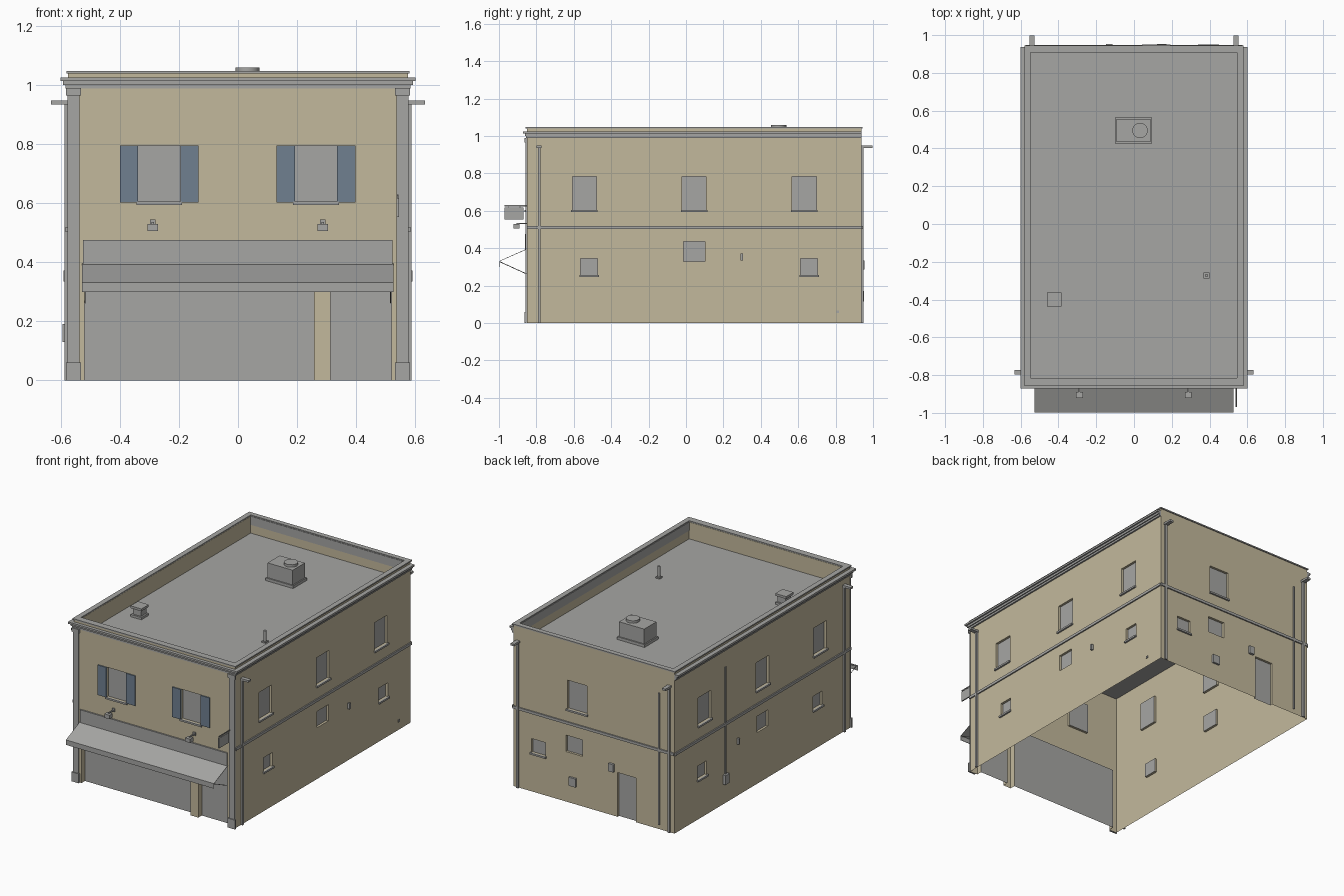
import bpy, bmesh
from mathutils import Vector

cube = bpy.data.objects.get("Cube")
if cube:
    bpy.data.objects.remove(cube, do_unlink=True)


def material(name, rgb):
    m = bpy.data.materials.new(name)
    m.use_nodes = True
    m.diffuse_color = (*rgb, 1)
    bsdf = next(n for n in m.node_tree.nodes if n.type == 'BSDF_PRINCIPLED')
    bsdf.inputs["Base Color"].default_value = (*rgb, 1)
    bsdf.inputs["Roughness"].default_value = 0.9
    return m


KHAKI = material("khaki_render", (0.545, 0.485, 0.335))
GREY = material("plain_grey", (0.38, 0.38, 0.37))
BLUE = material("shutter_blue", (0.16, 0.215, 0.28))

X, FRONT, BACK = 0.575, -0.851, 0.938      # wall planes
TOP, ROOF = 1.04, 0.93


def finish(name, bm, mats):
    mesh = bpy.data.meshes.new(name)
    bm.to_mesh(mesh)
    bm.free()
    for m in mats:
        mesh.materials.append(m)
    ob = bpy.data.objects.new(name, mesh)
    bpy.context.collection.objects.link(ob)
    return ob


def boxes(name, mat, *extents):
    """One object from boxes given as x0, x1, y0, y1, z0, z1."""
    bm = bmesh.new()
    for e in extents:
        lo, hi = Vector(e[0::2]), Vector(e[1::2])
        for v in bmesh.ops.create_cube(bm, size=1)["verts"]:
            v.co = (lo + hi) / 2 + Vector(a * b for a, b in zip(v.co, hi - lo))
    return finish(name, bm, [mat])


def cylinder(name, mat, x, y, z0, z1, r, sides=16):
    bm = bmesh.new()
    bmesh.ops.create_cone(bm, cap_ends=True, segments=sides, radius1=r, radius2=r, depth=z1 - z0)
    bmesh.ops.translate(bm, verts=bm.verts, vec=(x, y, (z0 + z1) / 2))
    ob = finish(name, bm, [mat])
    for p in ob.data.polygons:
        p.use_smooth = len(p.vertices) == 4
    return ob


# Each wall: sign of its left-to-right axis and a map (across, z, depth) -> point
WALLS = {
    "front": (1, lambda a, z, d: Vector((a, FRONT + d, z))),
    "back": (-1, lambda a, z, d: Vector((a, BACK - d, z))),
    "left": (1, lambda a, z, d: Vector((X - d, a, z))),
    "right": (-1, lambda a, z, d: Vector((-X + d, a, z))),
}


def on_wall(wall, a0, a1, z0, z1, out):
    """Box extents for something fixed to a wall, standing out by 'out'."""
    p, q = WALLS[wall][1](a0, z0, -out), WALLS[wall][1](a1, z1, -0.001)
    return [f(p[i], q[i]) for i in range(3) for f in (min, max)]


def wall(side, a0, a1, holes):
    """Wall sheet with rectangular openings, reveals and recessed panes."""
    s, point = WALLS[side]
    bm = bmesh.new()

    def quad(pts, mat):
        f = bm.faces.new([bm.verts.new(point(s * u, z, d)) for u, z, d in pts])
        f.material_index = mat

    spans = [(*sorted((s * h[0], s * h[1])), *h[2:]) for h in holes]
    us = sorted({s * a0, s * a1, *(u for h in spans for u in h[:2])})
    zs = sorted({0, TOP, *(z for h in spans for z in h[2:4])})
    for u0, u1 in zip(us, us[1:]):
        for z0, z1 in zip(zs, zs[1:]):
            cu, cz = (u0 + u1) / 2, (z0 + z1) / 2
            if not any(h[0] < cu < h[1] and h[2] < cz < h[3] for h in spans):
                quad([(u0, z0, 0), (u1, z0, 0), (u1, z1, 0), (u0, z1, 0)], 0)
    for u0, u1, z0, z1, depth in spans:
        ring = [(u0, z0), (u1, z0), (u1, z1), (u0, z1)]
        quad([(*c, depth) for c in ring], 1)
        for c, n in zip(ring, ring[1:] + ring[:1]):
            if c[1] > 0 or n[1] > 0:        # doorways have no bottom reveal
                quad([(*c, 0), (*n, 0), (*n, depth), (*c, depth)], 0)
    bmesh.ops.remove_doubles(bm, verts=bm.verts, dist=1e-5)
    return finish(side + "_wall", bm, [KHAKI, GREY])


def opening(centre, width, z0, z1, depth=0.015):
    return (centre - width / 2, centre + width / 2, z0, z1, depth)


def sills(side, windows):
    boxes(side + "_sills", GREY, *[
        on_wall(side, w[0] - 0.006, w[1] + 0.006, w[2] - 0.009, w[2] + 0.002, 0.012)
        for w in windows])


# Side walls share the same windows
upper = [opening(c, 0.13, 0.603, 0.783) for c in (-0.543, 0.043, 0.633)]
lower = [opening(c, 0.092, 0.256, 0.345) for c in (-0.518, 0.658)]
middle = opening(0.043, 0.115, 0.33, 0.435)
for side in ("left", "right"):
    wall(side, FRONT, BACK, upper + lower + [middle])
    sills(side, upper + lower)
    boxes(side + "_vent", GREY, on_wall(side, 0.292, 0.305, 0.335, 0.372, 0.016))
    boxes(side + "_belt_course", GREY, on_wall(side, FRONT, BACK, 0.503, 0.52, 0.009))
    # Downspout with its outlet head
    boxes(side + "_downspout", GREY,
          on_wall(side, -0.792, -0.778, 0, 0.937, 0.012),
          on_wall(side, -0.798, -0.772, 0.935, 0.948, 0.058))

# Back wall
back_upper = [opening(0.118, 0.14, 0.6, 0.785)]
back_lower = [opening(0.395, 0.1, 0.25, 0.34)]
back_other = [opening(0.14, 0.12, 0.322, 0.428), opening(-0.235, 0.13, 0, 0.285)]
wall("back", -X, X, back_upper + back_lower + back_other)
sills("back", back_upper + back_lower)
boxes("back_belt_course", GREY, on_wall("back", -X, X, 0.503, 0.52, 0.009))
boxes("back_boxes", GREY, on_wall("back", 0.122, 0.172, 0.115, 0.17, 0.014),
      on_wall("back", -0.148, -0.113, 0.285, 0.335, 0.016))
boxes("back_conduit", GREY, on_wall("back", -0.472, -0.464, 0.03, 0.88, 0.008))
for x in (-0.54, 0.54):
    boxes("back_downspout", GREY, on_wall("back", x - 0.008, x + 0.008, 0, 0.937, 0.012),
          on_wall("back", x - 0.013, x + 0.013, 0.935, 0.948, 0.06))

# Utility pipe and meter, small outlet
boxes("side_conduit", GREY, on_wall("right", 0.42, 0.43, 0.18, 0.88, 0.008),
      on_wall("right", 0.405, 0.445, 0.13, 0.19, 0.02))
boxes("side_outlet", GREY, on_wall("left", 0.805, 0.819, 0.053, 0.067, 0.006))

# Front wall with shop openings
front_windows = [opening(c, 0.143, 0.603, 0.795) for c in (-0.267, 0.264)]
shop = [(-0.52, 0.257, 0, 0.4, 0.035), (0.313, 0.52, 0, 0.4, 0.035)]
wall("front", -X, X, front_windows + shop)
sills("front", front_windows)
boxes("shutters", BLUE, *[
    on_wall("front", a, a + 0.062, 0.603, 0.796, 0.008)
    for w in front_windows for a in (w[0] - 0.062, w[1])])

# Corner pilasters with base and capital
for s in (-1, 1):
    boxes("corner_pilaster", GREY, *[
        (*sorted((s * inner, s * outer)), FRONT - out, FRONT - 0.001, z0, z1)
        for inner, outer, out, z0, z1 in (
            (0.536, 0.577, 0.007, 0, 0.99),
            (0.531, 0.583, 0.013, 0, 0.06),
            (0.531, 0.583, 0.013, 0.965, 0.99))])

# Shop fascia and awning
boxes("shop_fascia", GREY, on_wall("front", -0.525, 0.523, 0.39, 0.475, 0.01))
bm = bmesh.new()
rows = [[bm.verts.new((x, y, z)) for x in (-0.528, 0.527)]
        for y, z in ((FRONT - 0.005, 0.395), (-0.998, 0.332), (-0.998, 0.3))]
for a, b in zip(rows, rows[1:]):
    bm.faces.new((b[0], b[1], a[1], a[0]))
awning = finish("awning", bm, [GREY])
solid = awning.modifiers.new("thickness", 'SOLIDIFY')
solid.thickness = 0.003


def rod(name, start, end, r=0.002):
    curve = bpy.data.curves.new(name, 'CURVE')
    curve.dimensions = '3D'
    curve.bevel_depth, curve.bevel_resolution = r, 0
    sp = curve.splines.new('POLY')
    sp.points.add(1)
    sp.points[0].co, sp.points[1].co = (*start, 1), (*end, 1)
    curve.materials.append(GREY)
    bpy.context.collection.objects.link(bpy.data.objects.new(name, curve))


for x in (-0.518, 0.517):
    rod("awning_rod", (x, -0.996, 0.328), (x, FRONT, 0.262))

# Lamps over the fascia and hanging sign
for x in (-0.289, 0.287):
    boxes("lamp", GREY, (x - 0.018, x + 0.018, -0.922, -0.89, 0.505, 0.53),
          (x - 0.004, x + 0.004, -0.905, FRONT, 0.529, 0.536),
          (x - 0.009, x + 0.009, FRONT - 0.008, FRONT - 0.001, 0.525, 0.545))
boxes("hanging_sign", GREY, (0.537, 0.545, -0.97, -0.87, 0.553, 0.618),
      (0.539, 0.543, -0.97, FRONT, 0.624, 0.63),
      (0.539, 0.543, -0.95, -0.946, 0.618, 0.626),
      (0.539, 0.543, -0.89, -0.886, 0.618, 0.626))

# Stepped cornice along front and sides
for z0, z1, p in ((0.988, 1.0, 0.01), (1.0, 1.013, 0.017), (1.013, 1.025, 0.027)):
    boxes("cornice_step", GREY, (-X - p, X + p, FRONT - p + 0.006, FRONT, z0, z1),
          (-X - p, -X, FRONT, BACK, z0, z1), (X, X + p, FRONT, BACK, z0, z1))

XI, YF, YB = 0.548, -0.815, 0.912         # inner edge of the parapet


def border(name, mat, out, z0, z1):
    """Four-sided band over the parapet."""
    boxes(name, mat, (-X - out, X + out, FRONT - out, YF, z0, z1),
          (-X - out, X + out, YB, BACK + out, z0, z1),
          (-X - out, -XI, YF, YB, z0, z1), (XI, X + out, YF, YB, z0, z1))


border("parapet", KHAKI, -0.003, ROOF, TOP - 0.002)
border("coping", GREY, 0.006, TOP - 0.001, 1.047)
# Grey flashing on the upper inside of two parapet sides
boxes("parapet_flashing", GREY, (-XI, XI, YB - 0.003, YB, 0.985, TOP),
      (XI - 0.003, XI, YF, YB, 0.985, TOP))
boxes("roof", GREY, (-X + 0.004, X - 0.004, FRONT + 0.004, BACK - 0.004, ROOF - 0.003, ROOF))

# Rooftop equipment
boxes("roof_unit", GREY, (-0.1, 0.095, 0.425, 0.565, ROOF, ROOF + 0.018),
      (-0.092, 0.087, 0.433, 0.557, ROOF, 1.043))
cylinder("roof_unit_fan", GREY, 0.032, 0.495, 1.043, 1.059, 0.041)
boxes("roof_vent", GREY, (-0.45, -0.393, -0.425, -0.373, ROOF, 0.985),
      (-0.461, -0.383, -0.437, -0.362, 0.985, 1.0),
      (-0.461, -0.383, -0.437, -0.362, ROOF, ROOF + 0.015))
cylinder("roof_pipe", GREY, 0.384, -0.273, ROOF, 1.005, 0.009, 8)
boxes("roof_pipe_base", GREY, (0.369, 0.399, -0.288, -0.258, ROOF, ROOF + 0.008))
